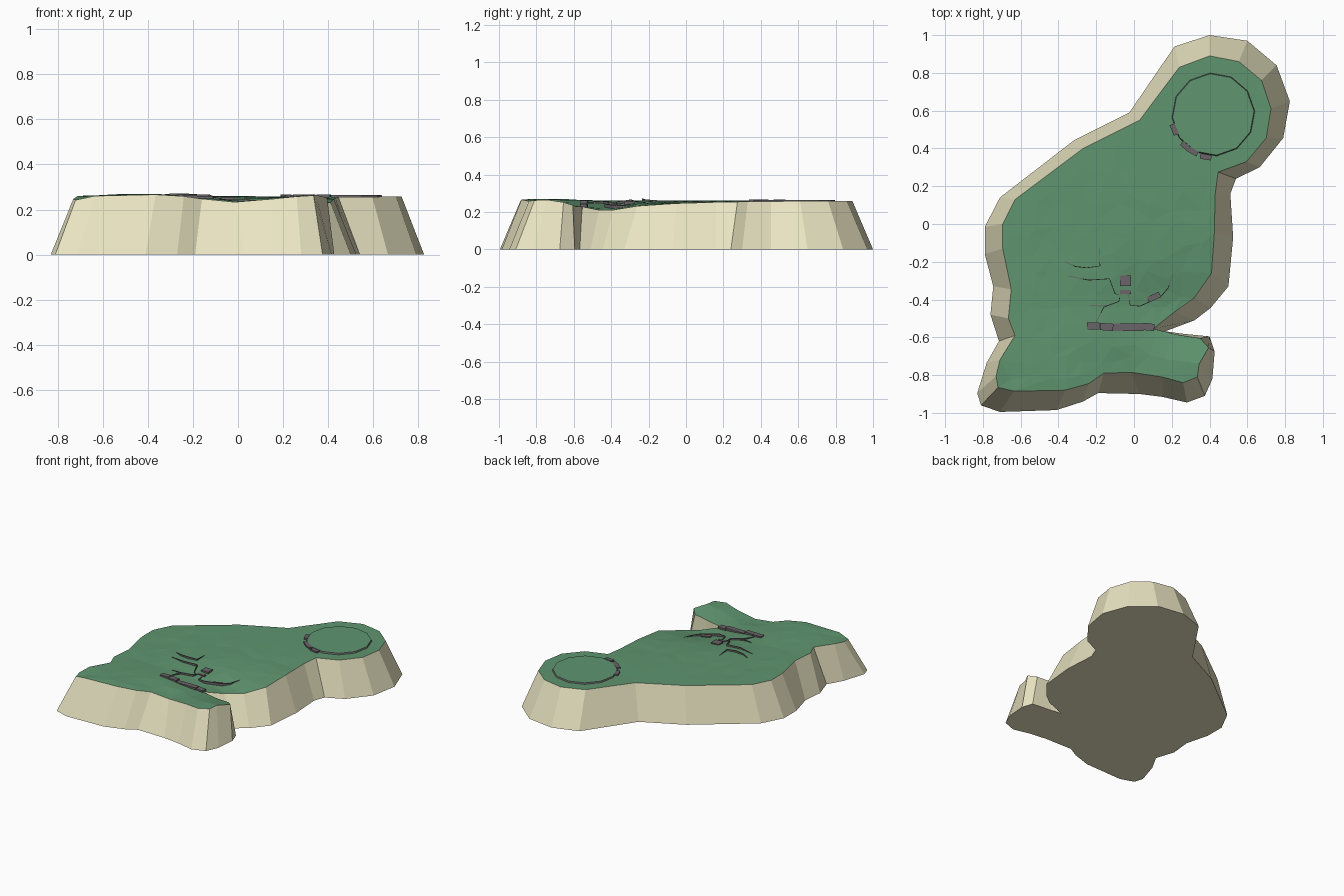
import bpy, bmesh, random
from math import exp, cos, sin, pi, radians, atan2, hypot
from mathutils import Vector, Matrix
from mathutils.geometry import delaunay_2d_cdt

if "Cube" in bpy.data.objects:
    bpy.data.objects.remove(bpy.data.objects["Cube"])

random.seed(4)


def material(name, rgb):
    m = bpy.data.materials.new(name)
    m.diffuse_color = (*rgb, 1)
    m.use_nodes = True
    m.node_tree.nodes["Principled BSDF"].inputs["Base Color"].default_value = m.diffuse_color
    return m


GRASS = material("grass", (0.115, 0.30, 0.16))
SAND = material("sand", (0.82, 0.78, 0.54))
ROCK = material("rock", (0.14, 0.125, 0.135))


def make(name, verts, faces, *mats):
    me = bpy.data.meshes.new(name)
    me.from_pydata(verts, [], faces)
    for m in mats:
        me.materials.append(m)
    ob = bpy.data.objects.new(name, me)
    bpy.context.collection.objects.link(ob)
    bm = bmesh.new()
    bm.from_mesh(me)
    bmesh.ops.recalc_face_normals(bm, faces=bm.faces)
    bm.to_mesh(me)
    bm.free()
    return ob


# Terrain height: nearly flat with a shallow valley near the inlet
def height(x, y):
    def g(cx, cy, sx, sy, a):
        return a * exp(-((x - cx) / sx) ** 2 - ((y - cy) / sy) ** 2)
    return (0.261 + g(0.28, -0.45, 0.4, 0.2, -0.05) + g(0.42, -0.1, 0.3, 0.3, -0.014)
            + g(0.0, -0.78, 0.2, 0.14, -0.027) + g(-0.43, -0.75, 0.2, 0.2, 0.01)
            + g(0.42, 0.58, 0.35, 0.35, -0.007) + g(-0.73, -0.86, 0.07, 0.1, -0.02)
            + g(0.38, -0.72, 0.25, 0.1, 0.012))


# Coast: (rim x, rim y, foot x, foot y), clockwise from the far end
COAST = [
    (.40, .89, .40, 1.0), (.555, .86, .60, .97), (.675, .76, .755, .84),
    (.725, .61, .825, .65), (.70, .455, .79, .455), (.595, .33, .665, .30),
    (.445, .275, .54, .24), (.43, .16, .51, .16), (.425, -.05, .525, -.07),
    (.41, -.26, .50, -.33), (.32, -.39, .405, -.445), (.215, -.465, .32, -.51),
    (.10, -.555, .165, -.568), (.24, -.588, .25, -.58), (.35, -.605, .40, -.595),
    (.395, -.655, .427, -.675), (.345, -.74, .415, -.82), (.335, -.81, .375, -.91),
    (.26, -.84, .28, -.945), (.15, -.81, .15, -.915), (-.015, -.785, .03, -.90),
    (-.16, -.79, -.19, -.895), (-.24, -.845, -.27, -.94), (-.365, -.88, -.41, -.985),
    (-.635, -.885, -.71, -.995), (-.72, -.865, -.81, -.96), (-.73, -.805, -.83, -.895),
    (-.71, -.72, -.78, -.735), (-.63, -.59, -.715, -.62), (-.665, -.50, -.76, -.48),
    (-.65, -.345, -.745, -.33), (-.695, -.13, -.79, -.16), (-.695, 0, -.79, -.015),
    (-.63, .13, -.71, .14), (-.27, .40, -.315, .445), (.03, .55, -.025, .59),
    (.24, .83, .215, .94)]
COAST.reverse()
n = len(COAST)

# Sandy cliff skirt and closed underside
rim = [(a, b, height(a, b)) for a, b, _, _ in COAST]
foot = [(c, d, 0) for _, _, c, d in COAST]
walls = [(i, (i + 1) % n, n + (i + 1) % n, n + i) for i in range(n)]
make("island_cliffs", rim + foot, walls + [tuple(range(n, 2 * n))], SAND)

# Grass surface: jittered grid triangulated inside the rim
pts = [Vector(p[:2]) for p in rim]
step = 0.09
for i in range(-9, 10):
    for j in range(-11, 12):
        p = Vector((i + random.uniform(-.3, .3), j + random.uniform(-.3, .3))) * step
        if min((p - q).length for q in pts[:n]) > 0.04:
            pts.append(p)
v2, _, tris, *_ = delaunay_2d_cdt(pts, [], [list(range(n))], 1, 1e-5)
top = []
for v in v2:
    edge = min((v - q).length for q in pts[:n]) < 0.04
    bump = 0 if edge or v.y > 0.25 else random.uniform(-.002, .002)
    top.append((v.x, v.y, height(v.x, v.y) + bump))
make("grass_surface", top, [tuple(t) for t in tris], GRASS)

# Low round terrace: rock sides, grass top
C, S = (0.42, 0.58), 12
ang = [2 * pi * (k + 0.15) / S for k in range(S)]
ring = [(C[0] + r * cos(a), C[1] + r * sin(a), z)
        for r, z in ((.224, .248), (.216, .2655)) for a in ang]
sides = [(k, (k + 1) % S, S + (k + 1) % S, S + k) for k in range(S)]
terrace = make("round_terrace", ring, sides + [tuple(range(S, 2 * S))], ROCK, GRASS)
terrace.data.polygons[S].material_index = 1


# Rock blocks resting in the ground
def block(name, x, y, sx, sy, rot=0.0, up=0.008, tall=0.03):
    bm = bmesh.new()
    bmesh.ops.create_cube(bm, size=1)
    m = (Matrix.Translation((x, y, height(x, y) + up - tall / 2))
         @ Matrix.Rotation(radians(rot), 4, 'Z') @ Matrix.Diagonal((sx, sy, tall, 1)))
    bm.transform(m)
    me = bpy.data.meshes.new(name)
    bm.to_mesh(me)
    bm.free()
    me.materials.append(ROCK)
    bpy.context.collection.objects.link(bpy.data.objects.new(name, me))


# Stones along the terrace edge
for k, (x, y) in enumerate([(.213, .50), (.275, .41), (.31, .385), (.38, .355)]):
    a = atan2(y - C[1], x - C[0])
    block(f"terrace_stone_{k}", x, y, .028, .06, a * 180 / pi, .011)

# Row of slabs crossing the valley, and ledge steps
for k, (x, y, w, r) in enumerate([(-.215, -.54, .065, 0), (-.145, -.545, .07, -4),
                                  (-.03, -.547, .16, 0), (.075, -.545, .065, -6)]):
    block(f"valley_slab_{k}", x, y, w, .038, r, .01 + .003 * (k % 2))
block("upper_step", -.045, -.30, .06, .055, 0, .010)
block("lower_step", -.045, -.36, .06, .02, 0, .006)
block("ledge_slab", .105, -.387, .07, .03, 25, .010)


# Thin rock ledges: upright ribbons fading out at both ends
def ledge(name, path, rise):
    vs, fs, last = [], [], len(path) - 1
    for i, (x, y) in enumerate(path):
        a, b = path[max(i - 1, 0)], path[min(i + 1, last)]
        d = hypot(b[0] - a[0], b[1] - a[1])
        nx, ny = -(b[1] - a[1]) / d * .002, (b[0] - a[0]) / d * .002
        h = height(x, y)
        t = h + rise * sin(pi * (i + .15) / (last + .3))
        vs += [(x + nx, y + ny, h - .01), (x - nx, y - ny, h - .01),
               (x - nx, y - ny, t), (x + nx, y + ny, t)]
        if i:
            o = 4 * i
            fs += [(o - 4 + k, o - 4 + (k + 1) % 4, o + (k + 1) % 4, o + k) for k in range(4)]
    fs += [(0, 1, 2, 3), tuple(range(4 * last, 4 * last + 4))]
    make(name, vs, fs, ROCK)


ledge("back_ledge", [(-.365, -.20), (-.31, -.225), (-.25, -.232), (-.18, -.222), (-.183, -.13)], .014)
ledge("middle_ledge", [(-.35, -.275), (-.24, -.297), (-.13, -.29), (-.10, -.37), (-.08, -.372)], .016)
ledge("right_ledge", [(-.03, -.37), (-.02, -.43), (.03, -.435), (.14, -.387), (.18, -.34), (.205, -.265)], .018)
ledge("front_ledge", [(-.20, -.52), (-.16, -.44), (-.08, -.41), (-.07, -.36)], .014)
ledge("short_ledge", [(-.235, -.43), (-.18, -.434), (-.13, -.43)], .008)
